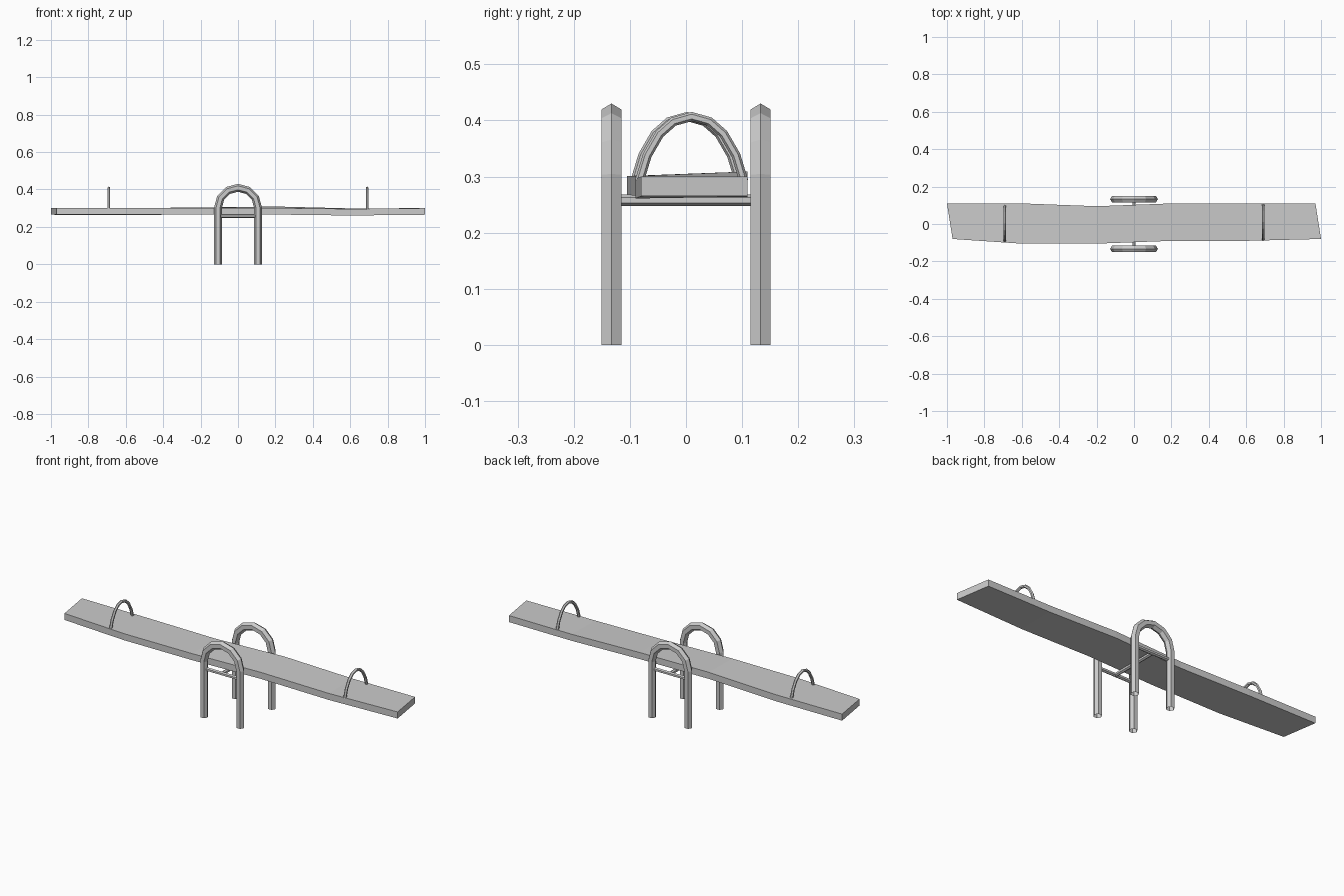
import bpy, bmesh
from math import sin, cos, pi
from mathutils import Vector

if "Cube" in bpy.data.objects:
    bpy.data.objects.remove(bpy.data.objects["Cube"])


def mesh_object(name, bm):
    bmesh.ops.recalc_face_normals(bm, faces=bm.faces)
    me = bpy.data.meshes.new(name)
    bm.to_mesh(me)
    bm.free()
    ob = bpy.data.objects.new(name, me)
    bpy.context.collection.objects.link(ob)
    return ob


def tube(name, path, side, radius, sides=6):
    """Open-ended tube along a planar path; side is the plane's normal."""
    bm = bmesh.new()
    pts = [Vector(p) for p in path]
    side = Vector(side)
    rings = []
    for i, p in enumerate(pts):
        a = (p - pts[max(i - 1, 0)]).normalized()
        b = (pts[min(i + 1, len(pts) - 1)] - p).normalized()
        t = (a + b).normalized()
        out = side.cross(t)
        miter = 1 / max(t.dot(a), t.dot(b))
        rings.append([bm.verts.new(p + out * cos(k * 2 * pi / sides) * radius * miter
                                   + side * sin(k * 2 * pi / sides) * radius)
                      for k in range(sides)])
    for r, s in zip(rings, rings[1:]):
        for k in range(sides):
            n = (k + 1) % sides
            bm.faces.new((r[k], r[n], s[n], s[k]))
    return mesh_object(name, bm)


# Warped plank: front x, back x, front y, back y, front top z, back top z
stations = [
    (-0.97, -1.0, -0.08, 0.11, 0.300, 0.300),
    (-0.60, -0.60, -0.105, 0.11, 0.300, 0.299),
    (-0.20, -0.20, -0.105, 0.095, 0.301, 0.304),
    (0.20, 0.20, -0.09, 0.11, 0.301, 0.309),
    (0.60, 0.60, -0.09, 0.11, 0.296, 0.299),
    (1.0, 0.97, -0.08, 0.11, 0.300, 0.300),
]
thick = 0.035
bm = bmesh.new()
rings = []
for xf, xb, yf, yb, zf, zb in stations:
    rings.append([bm.verts.new(c) for c in (
        (xf, yf, zf), (xb, yb, zb), (xb, yb, zb - thick), (xf, yf, zf - thick))])
for r, s in zip(rings, rings[1:]):
    for k in range(4):
        n = (k + 1) % 4
        bm.faces.new((r[k], r[n], s[n], s[k]))
bm.faces.new(rings[0])
bm.faces.new(rings[-1])
mesh_object("plank", bm)

# Arched supports with a crossbar between each pair of legs
R, spring = 0.107, 0.302
arc = [(R * cos(pi * i / 6), spring + R * sin(pi * i / 6)) for i in range(7)]
profile = [(R, 0)] + arc + [(-R, 0)]
for label, y in (("front", -0.133), ("back", 0.133)):
    tube(label + "_arch", [(x, y, z) for x, z in profile], (0, 1, 0), 0.0205)
    tube(label + "_crossbar", [(-R, y, 0.258), (R, y, 0.258)], (0, 1, 0), 0.010)

# Pivot axle
tube("axle", [(0, -0.133, 0.258), (0, 0.133, 0.258)], (1, 0, 0), 0.010)

# Grab handles
half = [(0.093, 0.292), (0.079, 0.338), (0.057, 0.376), (0.032, 0.398)]
hoop = half + [(0, 0.407)] + [(-y, z) for y, z in reversed(half)]
for label, x, dy in (("left", -0.69, 0.002), ("right", 0.69, 0.010)):
    tube(label + "_handle", [(x, y + dy, z) for y, z in hoop], (1, 0, 0), 0.008)
